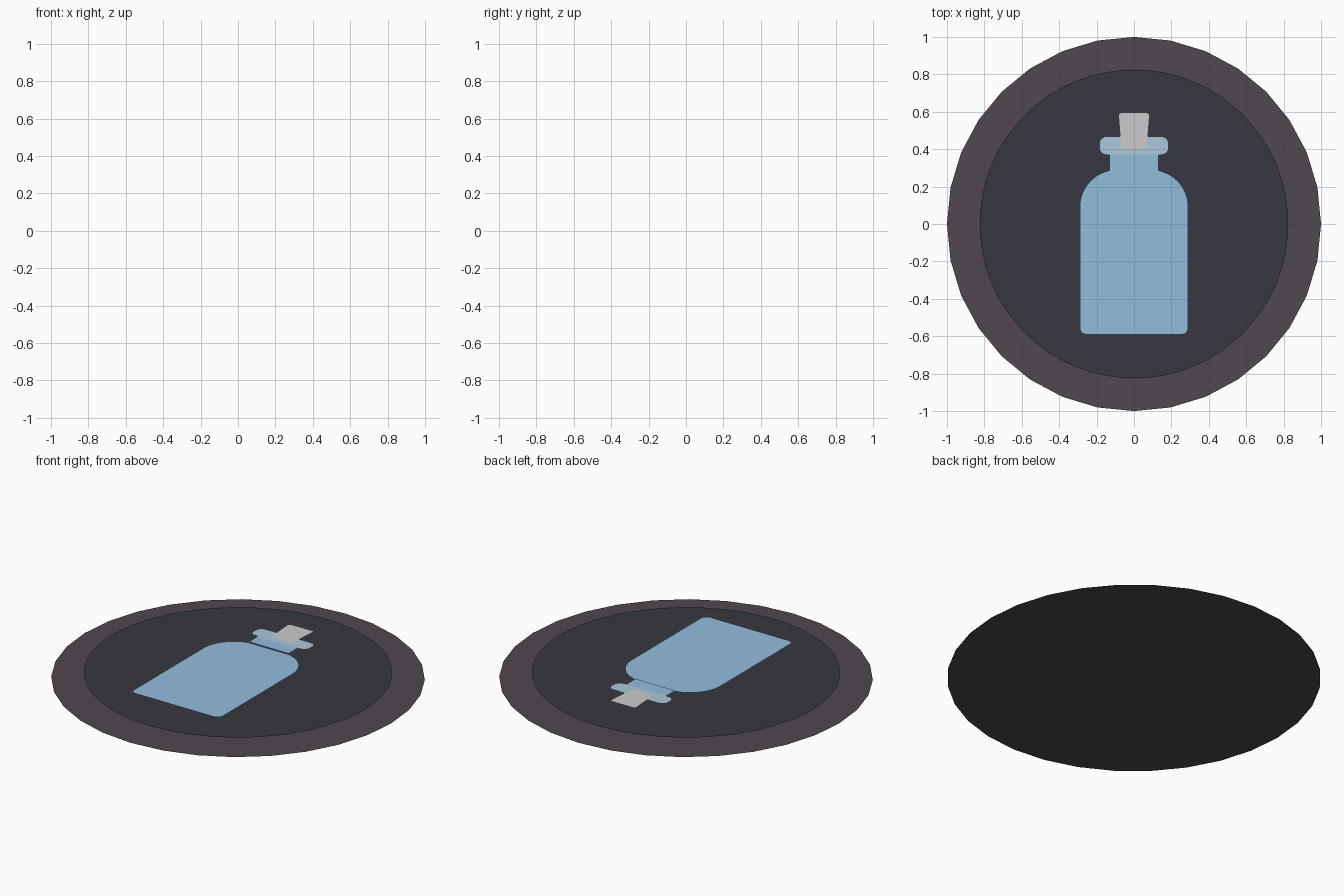
import bpy
from math import cos, sin, pi, radians

if "Cube" in bpy.data.objects:
    bpy.data.objects.remove(bpy.data.objects["Cube"])


def material(name, rgb):
    m = bpy.data.materials.new(name)
    m.diffuse_color = (*rgb, 1)
    m.use_nodes = True
    m.node_tree.nodes["Principled BSDF"].inputs["Base Color"].default_value = m.diffuse_color
    return m


def sheet(name, outline, z, mat=None):
    """One flat face, facing up, from a counter-clockwise outline."""
    mesh = bpy.data.meshes.new(name)
    mesh.from_pydata([(x, y, z) for x, y in outline], [], [range(len(outline))])
    ob = bpy.data.objects.new(name, mesh)
    bpy.context.collection.objects.link(ob)
    if mat:
        mesh.materials.append(mat)
    return ob


def arc(cx, cy, r, start, end, steps):
    angles = [radians(start + (end - start) * i / steps) for i in range(steps + 1)]
    return [(cx + r * cos(a), cy + r * sin(a)) for a in angles]


def disc(name, r, sides, z, mat):
    pts = [(r * cos(2 * pi * i / sides), r * sin(2 * pi * i / sides)) for i in range(sides)]
    return sheet(name, pts, z, mat)


def mirrored(half):
    """Close a right-hand outline (bottom to top) with its mirror image."""
    return half + [(-x, y) for x, y in reversed(half)]


rim_mat = material("rim_plum", (0.08, 0.065, 0.08))
dark_mat = material("dark_slate", (0.038, 0.04, 0.052))
glass_mat = material("blue_glass", (0.29, 0.51, 0.72))
lip_mat = material("pale_glass", (0.40, 0.58, 0.71))

# Backing discs
disc("rim_disc", 1.0, 32, 0.0, rim_mat)
disc("inner_disc", 0.825, 64, 0.034, dark_mat)

# Bottle body: rounded base corners and round shoulders
sheet("bottle_body", mirrored(
    arc(0.255, -0.555, 0.035, -90, 0, 6) + arc(0.09, 0.09, 0.2, 0, 78, 14)),
    0.066, glass_mat)

# Neck, just above the body
sheet("bottle_neck", mirrored([(0.13, 0.286), (0.13, 0.37)]), 0.071, glass_mat)

# Lip with rounded ends
sheet("bottle_lip", mirrored(
    arc(0.147, 0.408, 0.038, -90, 0, 6) + arc(0.147, 0.43, 0.038, 0, 90, 6)),
    0.071, lip_mat)

# Tapered stopper overlapping the lip
sheet("stopper", mirrored([(0.069, 0.40)] + arc(0.068, 0.58, 0.015, 0, 90, 4)), 0.0715)
